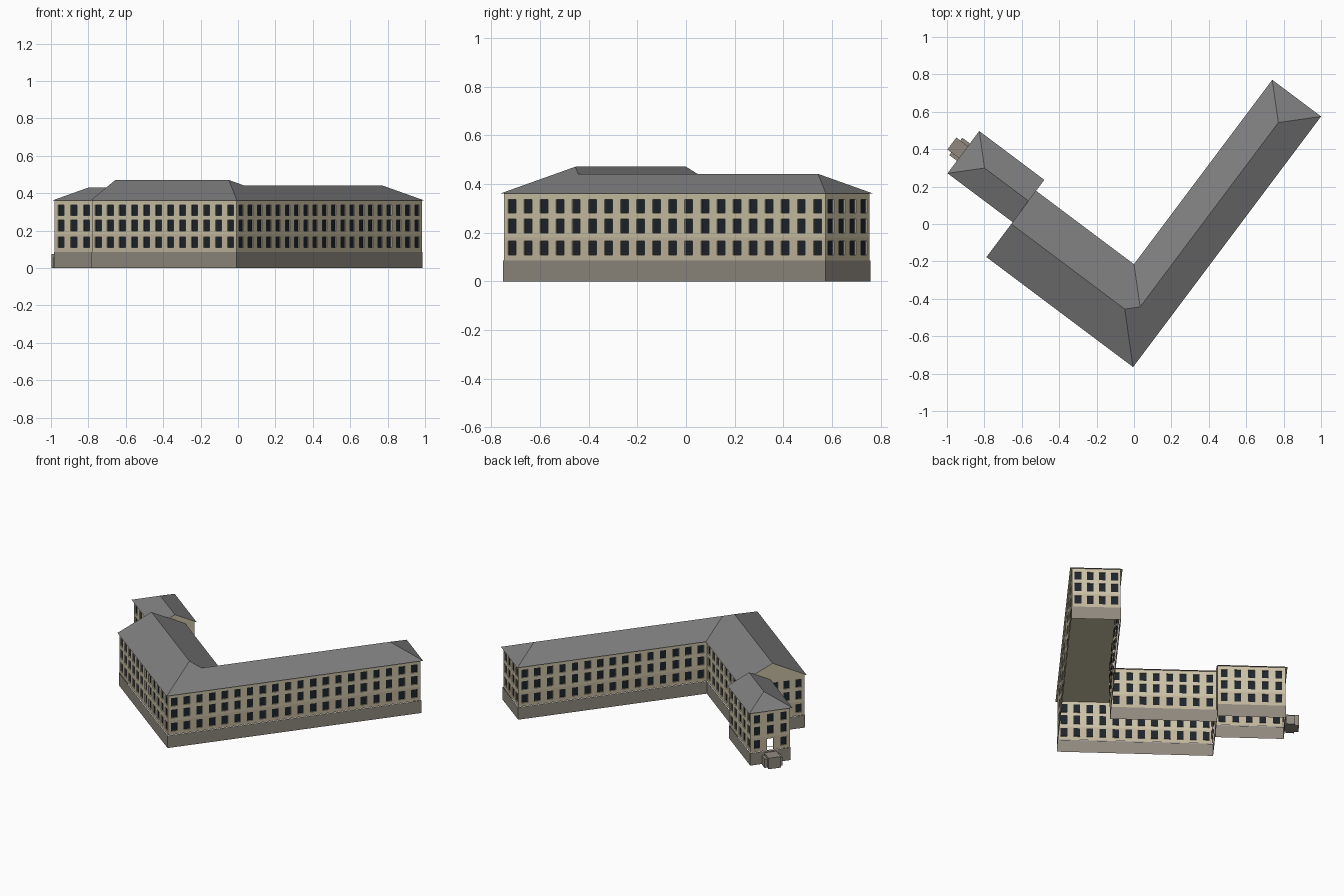
import bpy, bmesh, math
from mathutils import Matrix, Vector

if "Cube" in bpy.data.objects:
    bpy.data.objects.remove(bpy.data.objects["Cube"])

# local plan: u runs along the long wing, v along the short wing; rotated as a whole
PLACE = Matrix.Translation((-0.005, -0.765, 0)) @ Matrix.Rotation(math.atan2(0.8, 0.6), 4, 'Z')
L, W, A, E, F = 1.675, 0.326, 0.443, 0.98, 1.415   # wing lengths and widths
S0, S1 = 0.234, 0.516                              # small wing sides
BASE, BAND, EAVE, OVER = 0.086, 0.18, 0.36, 0.012
ROWS = [(0.109, 0.166), (0.199, 0.257), (0.281, 0.336)]


def material(name, color):
    m = bpy.data.materials.new(name)
    m.diffuse_color = (*color, 1)
    m.use_nodes = True
    m.node_tree.nodes["Principled BSDF"].inputs["Base Color"].default_value = m.diffuse_color
    return m


ROOF = material("roof_grey", (0.21, 0.21, 0.21))
UPPER = material("wall_beige", (0.60, 0.54, 0.39))
LOWER = material("wall_tan", (0.54, 0.47, 0.34))
PLINTH = material("base_stone", (0.28, 0.25, 0.21))
GLASS = material("glass_dark", (0.012, 0.018, 0.024))


def finish(name, bm, mats, merge=True):
    if merge:
        bmesh.ops.remove_doubles(bm, verts=bm.verts, dist=1e-5)
    me = bpy.data.meshes.new(name)
    bm.to_mesh(me)
    bm.free()
    for m in mats:
        me.materials.append(m)
    ob = bpy.data.objects.new(name, me)
    ob.matrix_world = PLACE
    bpy.context.collection.objects.link(ob)
    return ob


def face(bm, pts, mat=0):
    f = bm.faces.new([bm.verts.new(p) for p in pts])
    f.material_index = mat


def wall(bm, a, b, count, door=False):
    """One facade from a to b with rows of recessed windows."""
    a, b = Vector((*a, 0)), Vector((*b, 0))
    t = (b - a).normalized()
    n = Vector((t.y, -t.x, 0))
    length = (b - a).length
    pitch, half = length / max(count, 1), 0.0205
    xs = [0.0]
    for i in range(count):
        c = (i + 0.5) * pitch
        xs += [c - half, c + half]
    xs.append(length)
    zs = [BASE, *ROWS[0], BAND, *ROWS[1], *ROWS[2], EAVE]
    holes = {r[0] for r in ROWS}

    def p(x, z, depth=0.0):
        return a + t * x - n * depth + Vector((0, 0, z))

    for i in range(len(xs) - 1):
        for z0, z1 in zip(zs, zs[1:]):
            x0, x1 = xs[i], xs[i + 1]
            mat = 1 if z1 <= BAND else 0
            is_door = door and i == count and z1 <= ROWS[0][1]
            if not (i % 2 == 1 and (z0 in holes or is_door)):
                face(bm, [p(x0, z0), p(x1, z0), p(x1, z1), p(x0, z1)], mat)
                continue
            d = 0.007
            ring = [(x0, z0), (x1, z0), (x1, z1), (x0, z1)]
            for q, r in zip(ring, ring[1:] + ring[:1]):
                face(bm, [p(*q), p(*r), p(*r, d), p(*q, d)], mat)
            if not is_door:          # the doorway stays open
                face(bm, [p(*q, d) for q in ring], 2)


def facades(name, segments):
    bm = bmesh.new()
    for s in segments:
        wall(bm, *s)
    finish(name, bm, [UPPER, LOWER, GLASS])


def base(name, pts):
    bm = bmesh.new()
    c = Vector((0, 0, BASE))
    for q, r in zip(pts, pts[1:] + pts[:1]):
        q, r = Vector((*q, 0)), Vector((*r, 0))
        face(bm, [q, r, r + c, q + c])
    finish(name, bm, [PLINTH])


def roof(name, lo, hi, side0, side1, hip0, hip1, swap):
    """Ridged roof running lo..hi, each end hipped or gabled."""
    mid, half = (side0 + side1) / 2, (side1 - side0) / 2
    top = EAVE + half * 0.5

    def p(along, across, z=EAVE):
        return (across, along, z) if swap else (along, across, z)

    r0 = p(lo + (half if hip0 else 0), mid, top)
    r1 = p(hi - (half if hip1 else 0), mid, top)
    c = [p(lo, side0), p(hi, side0), p(hi, side1), p(lo, side1)]
    bm = bmesh.new()
    face(bm, [c[0], c[1], r1, r0])
    face(bm, [c[2], c[3], r0, r1])
    face(bm, [c[1], c[2], r1], 0 if hip1 else 1)
    face(bm, [c[3], c[0], r0], 0 if hip0 else 1)
    face(bm, c[::-1], 1)             # ceiling and soffit
    bmesh.ops.remove_doubles(bm, verts=bm.verts, dist=1e-5)
    bmesh.ops.recalc_face_normals(bm, faces=bm.faces)
    finish(name, bm, [ROOF, UPPER], False)


def box(name, u0, u1, v0, v1, z0, z1):
    bm = bmesh.new()
    bmesh.ops.create_cube(bm, size=1)
    bmesh.ops.scale(bm, vec=(u1 - u0, v1 - v0, z1 - z0), verts=bm.verts)
    bmesh.ops.translate(bm, vec=((u0 + u1) / 2, (v0 + v1) / 2, (z0 + z1) / 2), verts=bm.verts)
    finish(name, bm, [PLINTH])


def main_plan(i, e):
    return [(i, i), (L - i, i), (L - i, W - i), (A - i, W - i), (A - i, e), (i, e)]


def small_plan(i):
    return [(S0 + i, E), (S1 - i, E), (S1 - i, F - i), (S0 + i, F - i)]


# main L-shaped walls
m = main_plan(OVER, E - 0.003)
facades("main_walls", [
    (m[0], m[1], 20), (m[1], m[2], 4), (m[2], m[3], 15), (m[3], m[4], 8),
    (m[4], (S0 + OVER, E - 0.003), 0), ((S0 + OVER, E - 0.003), m[5], 3), (m[5], m[0], 12)])
base("main_base", main_plan(OVER - 0.003, E))

# small wing walls, with the doorway in the end
s = small_plan(OVER)
facades("small_wing_walls", [
    (s[0], s[1], 0), (s[1], s[2], 5), (s[2], s[3], 3, True), (s[3], s[0], 5)])
base("small_wing_base", small_plan(OVER - 0.003))

# roofs
roof("short_wing_roof", 0, E, 0, A, True, False, True)
roof("long_wing_roof", A / 2, L, 0, W, False, True, False)
roof("small_wing_roof", E, F, S0, S1, False, True, True)

# entrance steps
mid = (S0 + S1) / 2
box("porch_landing", mid - 0.04, mid + 0.04, F - OVER, 1.492, 0, 0.075)
box("porch_side_block", mid - 0.058, mid + 0.058, F - OVER + 0.01, 1.466, 0, 0.06)
